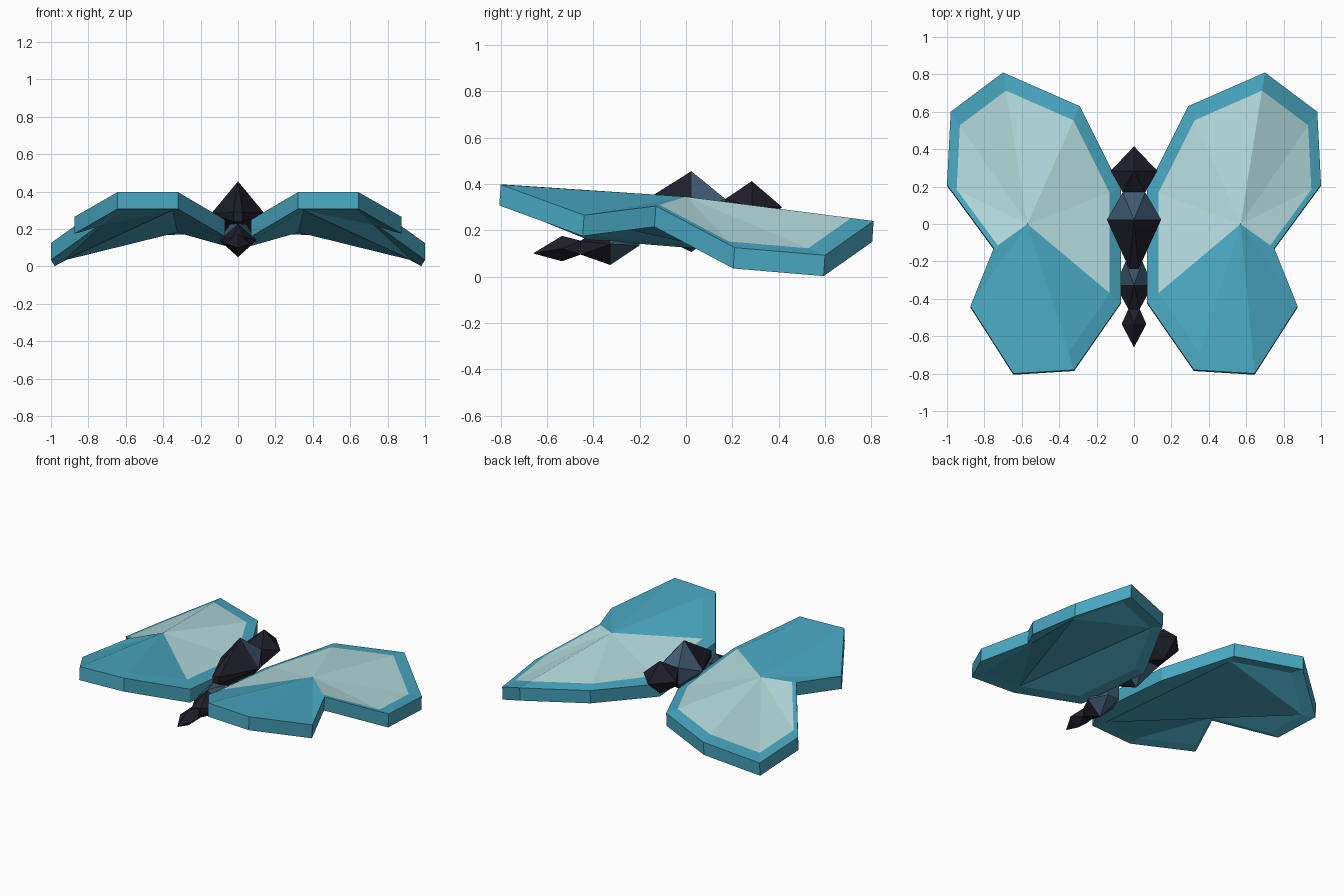
import bpy, bmesh
from mathutils import Vector

if "Cube" in bpy.data.objects:
    bpy.data.objects.remove(bpy.data.objects["Cube"])


def material(name, rgb):
    m = bpy.data.materials.new(name)
    m.diffuse_color = (*rgb, 1)
    m.use_nodes = True
    m.node_tree.nodes["Principled BSDF"].inputs["Base Color"].default_value = m.diffuse_color
    return m


teal = material("teal", (0.066, 0.39, 0.54))
pale = material("pale_aqua", (0.46, 0.71, 0.73))
dark = material("near_black", (0.014, 0.014, 0.024))
slate = material("slate_blue", (0.05, 0.1, 0.165))


def finish(bm, name, mats):
    bmesh.ops.recalc_face_normals(bm, faces=bm.faces[:])
    me = bpy.data.meshes.new(name)
    bm.to_mesh(me)
    bm.free()
    for m in mats:
        me.materials.append(m)
    ob = bpy.data.objects.new(name, me)
    bpy.context.collection.objects.link(ob)
    return ob


# Wing outline: upper rim corners, from the inner front corner round to the inner edge
RIM = [(0.29, 0.63, 0.262), (0.70, 0.81, 0.24), (0.98, 0.60, 0.092),
       (1.0, 0.21, 0.125), (0.75, -0.13, 0.305), (0.875, -0.44, 0.265),
       (0.645, -0.80, 0.397), (0.32, -0.78, 0.397), (0.07, -0.42, 0.25),
       (0.07, 0.19, 0.20)]
LIFT = {8: 0.02, 9: 0.012}           # slight bulge of the panel near the body
HUB = Vector((0.57, 0, 0.345))
INSET = 0.88
DROP = Vector((0, -0.006, -0.09))    # wing thickness
# Underside facets, by rim corner number
UNDER = [(0, 1, 2), (0, 2, 7), (0, 7, 8), (0, 8, 9),
         (2, 3, 4), (2, 4, 7), (4, 6, 7), (4, 5, 6)]


def build_wings():
    bm = bmesh.new()
    n = len(RIM)
    rim = [Vector(p) for p in RIM]
    inner = [HUB.lerp(p, INSET) + Vector((0, 0, LIFT.get(i, 0)))
             for i, p in enumerate(rim)]
    hub = bm.verts.new(HUB)
    top = [bm.verts.new(p) for p in rim]
    panel = [bm.verts.new(p) for p in inner]
    low = [bm.verts.new(p + DROP) for p in rim]
    low_panel = [bm.verts.new(HUB.lerp(p, INSET) + DROP) for p in rim]
    for i in range(n):
        j = (i + 1) % n
        # Upper fan: the front wing is pale, the hind wing stays teal
        f = bm.faces.new((hub, panel[i], panel[j]))
        f.material_index = 0 if 4 <= i <= 7 else 1
        # Upper border, side wall and lower border
        bm.faces.new((panel[i], top[i], top[j], panel[j]))
        bm.faces.new((top[i], low[i], low[j], top[j]))
        bm.faces.new((low[i], low_panel[i], low_panel[j], low[j]))
    for tri in UNDER:
        bm.faces.new([low_panel[k] for k in tri])
    ob = finish(bm, "wings", [teal, pale])
    ob.modifiers.new("mirror", 'MIRROR').use_axis[0] = True


build_wings()


def segment(name, front, ring, back, slate_front):
    """Gem-shaped body part: diamond ring between square necks (y, z, half width).
    A neck half width of 0 is a point. Ring is (y, z, half width, half height)."""
    bm = bmesh.new()
    y, z, w, h = ring
    mid = [bm.verts.new(p) for p in
           ((0, y, z + h), (w, y, z), (0, y, z - h), (-w, y, z))]
    for end, is_front in ((front, True), (back, False)):
        ey, ez, r = end
        idx = 1 if is_front and slate_front else 0
        faces = []
        if r == 0:
            tip = bm.verts.new((0, ey, ez))
            faces = [bm.faces.new((mid[k], mid[(k + 1) % 4], tip)) for k in range(4)]
        else:
            # Corner k sits between diamond points k and k + 1
            sq = [bm.verts.new((sx * r, ey, ez + sz * r))
                  for sx, sz in ((1, 1), (1, -1), (-1, -1), (-1, 1))]
            for k in range(4):
                faces.append(bm.faces.new((mid[k], mid[(k + 1) % 4], sq[k])))
                faces.append(bm.faces.new((mid[k], sq[k], sq[k - 1])))
            faces.append(bm.faces.new(sq))
        for f in faces:
            f.material_index = idx
    finish(bm, name, [dark, slate])


# Body from head to tail
segment("head", (0.415, 0.30, 0), (0.284, 0.30, 0.125, 0.112), (0.17, 0.275, 0.06), False)
segment("thorax", (0.17, 0.275, 0.06), (0.023, 0.28, 0.145, 0.175), (-0.24, 0.265, 0.025), True)
segment("abdomen", (-0.20, 0.18, 0.045), (-0.327, 0.14, 0.1, 0.09), (-0.455, 0.125, 0.03), True)
segment("tail", (-0.455, 0.125, 0.03), (-0.535, 0.121, 0.066, 0.055), (-0.66, 0.10, 0), False)
